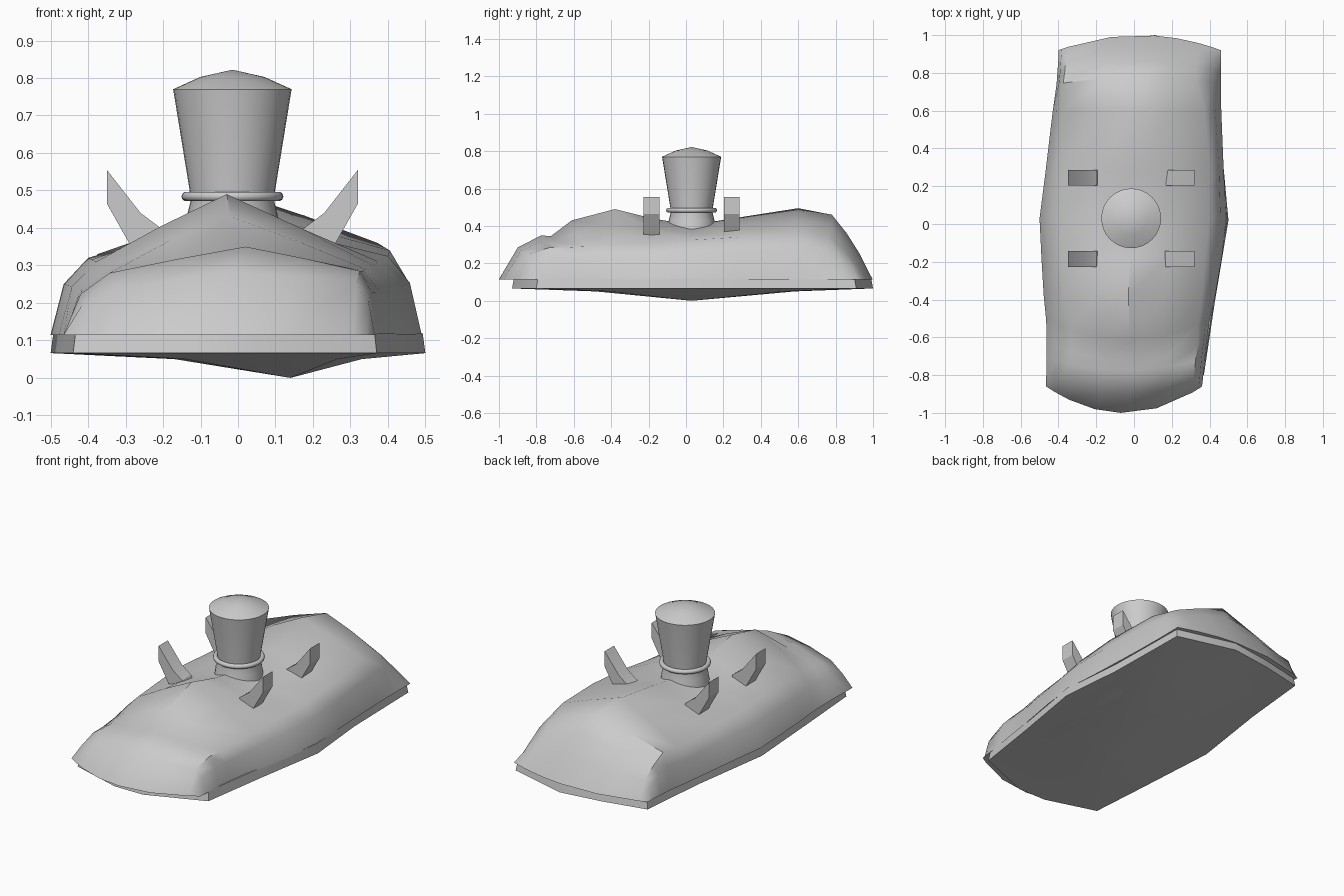
import bpy, math

if "Cube" in bpy.data.objects:
    bpy.data.objects.remove(bpy.data.objects["Cube"])


def make(name, verts, faces, angle=30):
    mesh = bpy.data.meshes.new(name)
    mesh.from_pydata(verts, [], faces)
    obj = bpy.data.objects.new(name, mesh)
    bpy.context.collection.objects.link(obj)
    bpy.ops.object.select_all(action='DESELECT')
    bpy.context.view_layer.objects.active = obj
    obj.select_set(True)
    bpy.ops.object.mode_set(mode='EDIT')
    bpy.ops.mesh.select_all(action='SELECT')
    bpy.ops.mesh.normals_make_consistent(inside=False)
    bpy.ops.object.mode_set(mode='OBJECT')
    bpy.ops.object.shade_smooth_by_angle(angle=math.radians(angle))
    return obj


# Rocky shell: cross-sections along y
RIM = 0.115
# y, bow, x left, x right, shoulder z left, right, shoulder inset left, right, ridge x, ridge z
sections = [
    (-1.00, 0.14, -0.465, 0.36, RIM, RIM, 0.12, 0.05, -0.07, RIM),
    (-0.90, 0.08, -0.465, 0.365, 0.235, 0.25, 0.14, 0.05, -0.02, 0.285),
    (-0.775, 0.06, -0.462, 0.375, 0.28, 0.285, 0.12, 0.05, 0.02, 0.35),
    (-0.725, 0.10, -0.462, 0.385, 0.285, 0.285, 0.13, 0.05, 0.01, 0.345),
    (-0.61, 0.10, -0.465, 0.40, 0.30, 0.29, 0.13, 0.06, -0.02, 0.43),
    (-0.38, 0.0, -0.478, 0.43, 0.31, 0.30, 0.10, 0.07, -0.03, 0.49),
    (-0.18, 0.0, -0.49, 0.465, 0.315, 0.31, 0.10, 0.09, -0.02, 0.44),
    (0.03, 0.0, -0.50, 0.49, 0.32, 0.325, 0.10, 0.09, -0.01, 0.405),
    (0.28, 0.0, -0.468, 0.475, 0.31, 0.34, 0.08, 0.07, 0.00, 0.445),
    (0.60, 0.0, -0.43, 0.462, 0.30, 0.36, 0.06, 0.09, -0.01, 0.495),
    (0.78, -0.04, -0.41, 0.46, 0.33, 0.345, 0.035, 0.13, 0.02, 0.46),
    (0.86, -0.05, -0.405, 0.46, 0.28, 0.28, 0.04, 0.13, 0.05, 0.36),
    (0.93, -0.05, -0.40, 0.46, 0.22, 0.205, 0.04, 0.12, 0.08, 0.25),
    (1.00, -0.08, -0.40, 0.46, RIM, RIM, 0.05, 0.12, 0.11, RIM),
]
verts, faces = [], []
for y, bow, xl, xr, sl, sr, il, ir, rx, rz in sections:
    def side(edge, shoulder, inset):
        sx = edge + inset
        return [(edge, RIM), (edge + inset * 0.35, RIM + 0.66 * (shoulder - RIM)),
                (sx, shoulder), ((sx + rx) / 2, shoulder + 0.53 * (rz - shoulder))]
    ring = side(xl, sl, il) + [(rx, rz)] + side(xr, sr, -ir)[::-1]
    mid, half = (xl + xr) / 2, (xr - xl) / 2
    verts += [(x, y + bow * ((x - mid) / half) ** 2, z) for x, z in ring]
n = 9
for i in range(len(sections) - 1):
    for j in range(n):
        k = (j + 1) % n
        faces.append((i * n + j, i * n + k, (i + 1) * n + k, (i + 1) * n + j))
faces += [tuple(range(n)), tuple(range(len(verts) - n, len(verts)))]
make("rocky_shell", verts, faces, 42)

# Base slab with a shallow off-centre keel below
outline = [(-0.44, -0.84), (-0.14, -0.93), (0.04, -0.93), (0.37, -0.80), (0.43, -0.40),
           (0.50, 0.02), (0.465, 0.40), (0.455, 0.91), (0.11, 1.00), (-0.14, 0.965),
           (-0.39, 0.91), (-0.43, 0.50), (-0.50, 0.02), (-0.465, -0.50)]
m = len(outline)
verts = [(x * 0.985, y * 0.99, 0.12) for x, y in outline]
verts += [(x, y, 0.066) for x, y in outline]
verts += [(0.08 + x * 0.5, 0.03 + y * 0.55, 0.05) for x, y in outline] + [(0.14, 0.03, 0.0)]
faces = [tuple(range(m))]
for i in range(m):
    k = (i + 1) % m
    faces += [(i, k, m + k, m + i), (m + i, m + k, 2 * m + k, 2 * m + i),
              (2 * m + i, 2 * m + k, 3 * m)]
make("base_slab", verts, faces, 30)

# Flared chimney, turned from a profile
CX, CY, SEG = -0.015, 0.03, 32
profile = [(0.132, 0.36), (0.122, 0.43), (0.112, 0.47), (0.114, 0.50), (0.158, 0.77), (0.085, 0.803)]
verts = [(CX + r * math.cos(2 * math.pi * s / SEG), CY + r * math.sin(2 * math.pi * s / SEG), z)
         for r, z in profile for s in range(SEG)] + [(CX, CY, 0.822)]
faces = [tuple(range(SEG))]
for s in range(SEG):
    t = (s + 1) % SEG
    for i in range(len(profile) - 1):
        faces.append((i * SEG + s, i * SEG + t, (i + 1) * SEG + t, (i + 1) * SEG + s))
    top = (len(profile) - 1) * SEG
    faces.append((top + s, top + t, len(verts) - 1))
make("chimney", verts, faces, 32)

# Collar ring round the neck
bpy.ops.mesh.primitive_torus_add(major_radius=0.123, minor_radius=0.013, major_segments=32,
                                 minor_segments=10, location=(CX, CY, 0.484))
bpy.context.object.name = "collar_ring"
bpy.ops.object.shade_smooth()

# Four bent prongs
prong = [(0.335, 0.555), (0.335, 0.465), (0.27, 0.35), (0.17, 0.36), (0.185, 0.395), (0.245, 0.44)]
p = len(prong)
for yname, yc in (("front", -0.185), ("back", 0.245)):
    for sname, sign in (("left", -1), ("right", 1)):
        verts = [(CX + sign * x, yc + d, z) for d in (-0.042, 0.042) for x, z in prong]
        faces = [tuple(range(p)), tuple(range(p, 2 * p))]
        faces += [(i, (i + 1) % p, p + (i + 1) % p, p + i) for i in range(p)]
        make(f"prong_{yname}_{sname}", verts, faces, 20)
